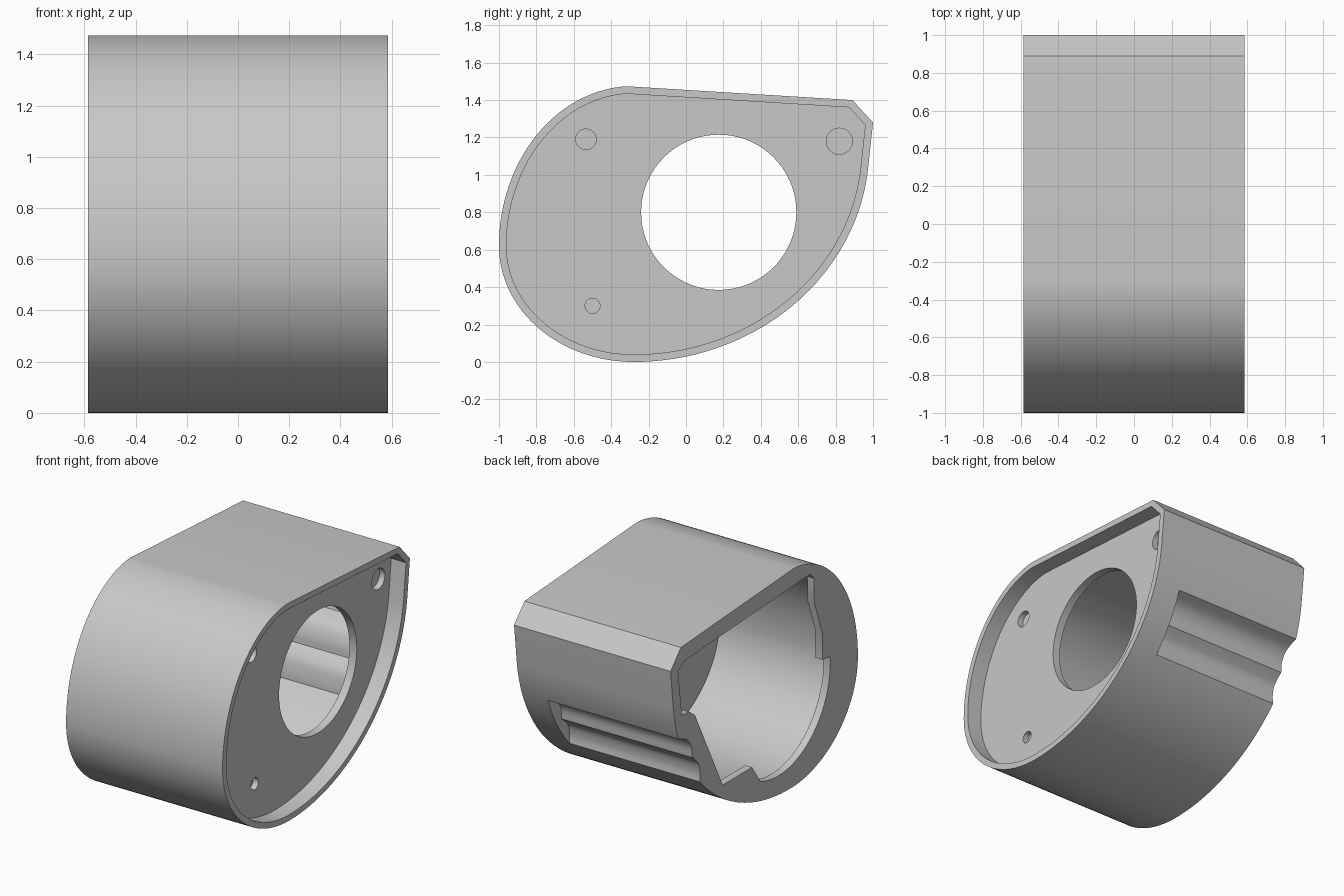
import bpy, bmesh, math
from mathutils import Vector

if "Cube" in bpy.data.objects:
    bpy.data.objects.remove(bpy.data.objects["Cube"])

HALF = 0.585          # half width along x
WALL = 0.04           # shell thickness

grey = bpy.data.materials.new("housing_grey")
grey.use_nodes = True
colour = (0.58, 0.58, 0.58, 1)
grey.diffuse_color = colour
grey.node_tree.nodes["Principled BSDF"].inputs["Base Color"].default_value = colour


def smooth_path(points, steps=4):
    """Catmull-Rom curve through the given (y, z) points."""
    pts = [Vector(p) for p in points]
    pts = [2 * pts[0] - pts[1]] + pts + [2 * pts[-1] - pts[-2]]
    out = []
    for a, b, c, d in zip(pts, pts[1:], pts[2:], pts[3:]):
        for i in range(steps):
            t = i / steps
            out.append(0.5 * (2 * b + (c - a) * t + (2 * a - 5 * b + 4 * c - d) * t * t
                              + (3 * b - a - 3 * c + d) * t ** 3))
    return out + [pts[-2]]


def arc(cy, cz, ry, rz, start, end, n):
    """Elliptical arc in the y-z plane, angles in degrees."""
    angles = [math.radians(start + (end - start) * i / n) for i in range(n + 1)]
    return [Vector((cy + ry * math.cos(a), cz + rz * math.sin(a))) for a in angles]


def circle(cy, cz, r, n):
    return arc(cy, cz, r, r, 0, 360, n)[:-1]


def inset(loop, d):
    """Mitred inward offset of a clockwise loop."""
    out = []
    for i, p in enumerate(loop):
        a = (p - loop[i - 1]).normalized()
        b = (loop[(i + 1) % len(loop)] - p).normalized()
        na, nb = Vector((a.y, -a.x)), Vector((b.y, -b.x))
        out.append(p + (na + nb) * d / (1 + na.dot(nb)))
    return out


def prism(name, loop, x0, x1):
    bm = bmesh.new()
    verts = [bm.verts.new((x0, p[0], p[1])) for p in loop]
    face = bm.faces.new(verts)
    ext = bmesh.ops.extrude_face_region(bm, geom=[face])
    moved = [g for g in ext["geom"] if isinstance(g, bmesh.types.BMVert)]
    bmesh.ops.translate(bm, verts=moved, vec=(x1 - x0, 0, 0))
    bmesh.ops.recalc_face_normals(bm, faces=bm.faces)
    mesh = bpy.data.meshes.new(name)
    bm.to_mesh(mesh)
    bm.free()
    mesh.materials.append(grey)
    obj = bpy.data.objects.new(name, mesh)
    bpy.context.collection.objects.link(obj)
    return obj


def combine(body, name, loop, x0, x1, operation='DIFFERENCE'):
    tool = prism(name, loop, x0, x1)
    mod = body.modifiers.new(name, 'BOOLEAN')
    mod.operation, mod.solver, mod.object = operation, 'EXACT', tool
    bpy.context.view_layer.objects.active = body
    bpy.ops.object.modifier_apply(modifier=mod.name)
    bpy.data.objects.remove(tool)


# Outer teardrop outline, clockwise: three elliptical arcs and a chamfered corner
outline = [Vector((1, 1.28))]
outline += arc(-0.28, 1.15, 1.26, 1.15, -7, -90, 36)
outline += arc(-0.28, 0.62, 0.72, 0.62, -90, -180, 36)[1:]
outline += arc(-0.28, 0.62, 0.72, 0.855, -180, -267, 36)[1:]
outline += [Vector((0.89, 1.4))]
housing = prism("housing", outline, -HALF, HALF)

# Shallow recess inside the thin lip, and the hollow behind the plate
inner = inset(outline, WALL)
combine(housing, "lip_recess", inner, 0.475, HALF + 0.1)
combine(housing, "cavity", inner, -0.535, 0.42)

# Wall that follows the grip groove on the inside
boss = smooth_path([(0.9, 0.845), (0.79, 0.795), (0.745, 0.71), (0.735, 0.635)])
boss += smooth_path([(0.7, 0.605), (0.665, 0.555), (0.645, 0.47), (0.64, 0.4)])
boss += arc(-0.28, 1.15, 1.24, 1.13, -43.6, -15.5, 12)
combine(housing, "grip_boss", boss, -0.55, 0.44, 'UNION')

# Opening in the end rim: straight top and back, round front, tabs between
rim = [(-0.49, 1.367), (0.85, 1.295), (0.92, 1.25), (0.88, 0.94),
       (0.8, 0.93), (0.74, 0.886), (0.444, 0.3), (0.2, 0.3), (0.13, 0.3)]
rim += arc(-0.15, 0.69, 0.555, 0.555, -70, -184, 32)
rim += [(-0.62, 0.74), (-0.62, 0.92), (-0.535, 1.155), (-0.53, 1.325)]
combine(housing, "rim_opening", rim, -HALF - 0.1, -0.5)

# Large opening and three blind screw holes in the plate
combine(housing, "opening", circle(0.175, 0.8, 0.415, 72), 0.35, 0.55)
for y, z, r in ((-0.535, 1.19, 0.055), (-0.5, 0.3, 0.04), (0.82, 1.18, 0.07)):
    combine(housing, "screw_hole", circle(y, z, r, 32), 0.435, 0.55)

# Scalloped grip groove low on the back
scallop = smooth_path([(0.925, 0.795), (0.83, 0.755), (0.78, 0.69), (0.77, 0.61)])
scallop += smooth_path([(0.74, 0.585), (0.7, 0.54), (0.685, 0.47), (0.69, 0.41)])
combine(housing, "grip_groove", scallop + [(0.8, 0.3), (1.1, 0.7)], -HALF - 0.1, 0.39)

bpy.ops.object.select_all(action='DESELECT')
housing.select_set(True)
bpy.context.view_layer.objects.active = housing
bpy.ops.object.shade_smooth_by_angle(angle=math.radians(25))
